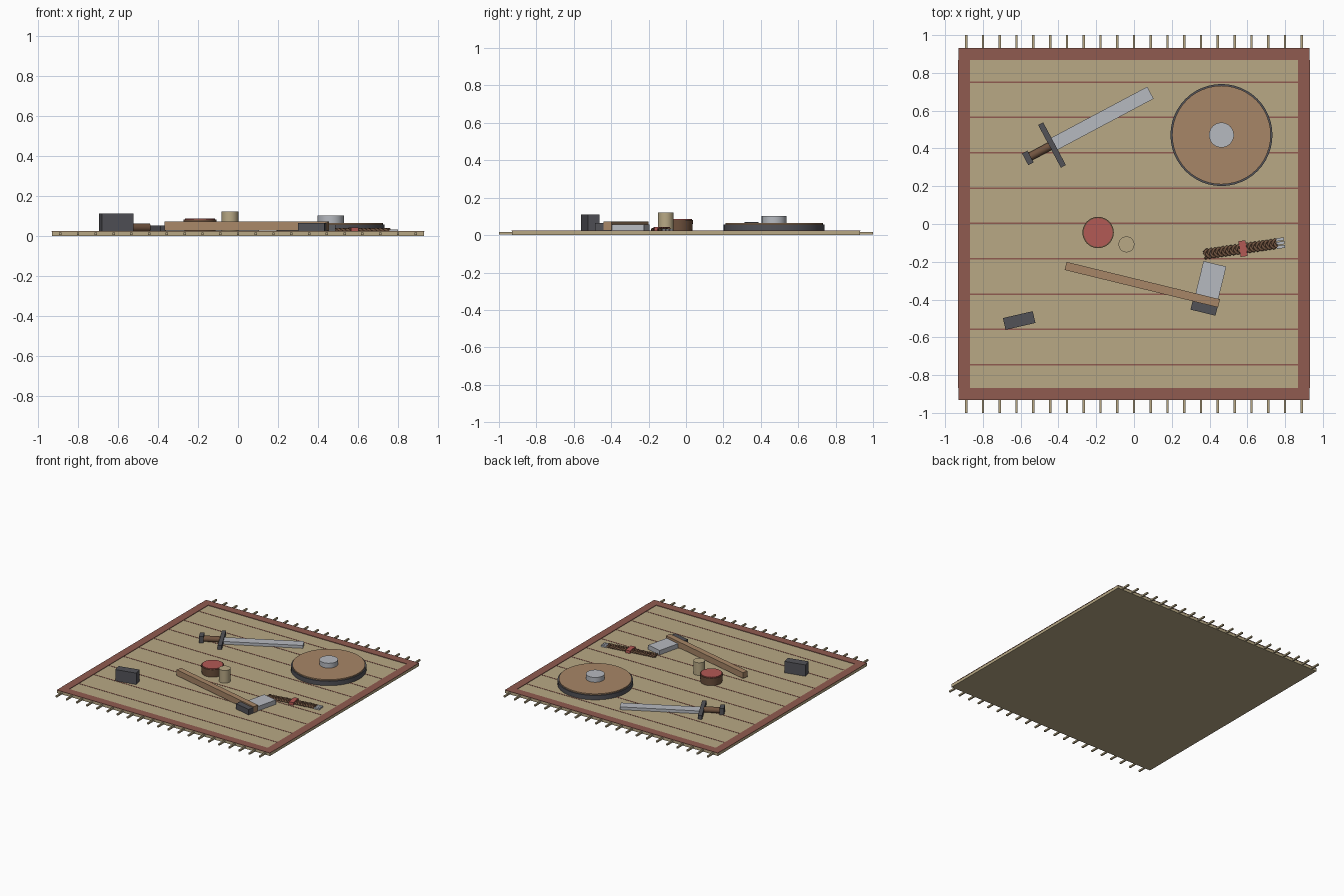
import bpy, math
from mathutils import Vector, Matrix

if "Cube" in bpy.data.objects:
    bpy.data.objects.remove(bpy.data.objects["Cube"])


def colour(name, r, g, b):
    m = bpy.data.materials.new(name)
    m.diffuse_color = (r, g, b, 1)
    m.use_nodes = True
    m.node_tree.nodes["Principled BSDF"].inputs["Base Color"].default_value = m.diffuse_color
    return m


CREAM = colour("cream_wool", 0.48, 0.395, 0.235)
BORDER = colour("rust_border", 0.28, 0.105, 0.08)
RED = colour("berry_red", 0.45, 0.10, 0.09)
WOOD = colour("light_wood", 0.39, 0.24, 0.135)
LEATHER = colour("dark_brown", 0.165, 0.088, 0.05)
STEEL = colour("steel", 0.47, 0.49, 0.53)
IRON = colour("dark_iron", 0.085, 0.085, 0.097)

TOP = 0.021  # height of the mat surface


def box(name, mat, origin, angle, u, v, z):
    """Box spanning u, v, z ranges in a frame turned by angle at origin."""
    me = bpy.data.meshes.new(name)
    verts = [(a, b, c) for c in z for b in v for a in u]
    faces = [(0, 2, 3, 1), (4, 5, 7, 6), (0, 1, 5, 4),
             (2, 6, 7, 3), (0, 4, 6, 2), (1, 3, 7, 5)]
    me.from_pydata(verts, [], faces)
    me.transform(Matrix.Translation((*origin, 0)) @ Matrix.Rotation(math.radians(angle), 4, 'Z'))
    me.materials.append(mat)
    ob = bpy.data.objects.new(name, me)
    bpy.context.collection.objects.link(ob)
    return ob


def drum(name, mat, xy, r0, r1, z0, z1, sides=32):
    """Round upright part, bottom radius r0 and top radius r1."""
    bpy.ops.mesh.primitive_cone_add(vertices=sides, radius1=r0, radius2=r1, depth=z1 - z0,
                                    location=(*xy, (z0 + z1) / 2))
    ob = bpy.context.object
    ob.name = name
    ob.data.materials.append(mat)
    bpy.ops.object.shade_smooth_by_angle()
    return ob


# Mat, raised border and woven stripes
box("mat", CREAM, (0, 0), 0, (-0.93, 0.93), (-0.93, 0.93), (0, TOP))
for s, side in ((-1, "front"), (1, "back")):
    box(side + "_border", BORDER, (0, s * 0.9), 0, (-0.93, 0.93), (-0.032, 0.032), (TOP, 0.025))
for s, side in ((-1, "left"), (1, "right")):
    box(side + "_border", BORDER, (s * 0.9, 0), 0, (-0.032, 0.032), (-0.868, 0.868), (TOP, 0.025))
for i in range(-4, 5):
    box("stripe", BORDER, (0, i * 0.187 + 0.003), 0, (-0.868, 0.868), (-0.004, 0.004), (TOP, 0.0225))

# Tassels along the front and back edges
for s in (-1, 1):
    for i in range(-10, 11):
        box("tassel", CREAM, (i * 0.0888, s * 0.965), 0, (-0.006, 0.006), (-0.035, 0.035), (0.004, 0.016))

# Sword lying flat
guard_at, turn = (-0.434, 0.418), 28
box("sword_blade", STEEL, guard_at, turn, (0.0, 0.59), (-0.036, 0.036), (TOP, 0.043))
box("sword_guard", IRON, guard_at, turn, (-0.015, 0.015), (-0.128, 0.128), (TOP, 0.052))
box("sword_pommel", IRON, guard_at, turn, (-0.161, -0.129), (-0.035, 0.035), (TOP, 0.071))
bpy.ops.mesh.primitive_cylinder_add(vertices=16, radius=0.022, depth=0.125)
grip = bpy.context.object
grip.name = "sword_grip"
grip.data.materials.append(LEATHER)
direction = Vector((math.cos(math.radians(turn)), math.sin(math.radians(turn)), 0))
grip.rotation_euler = direction.to_track_quat('Z', 'Y').to_euler()
grip.location = Vector((*guard_at, 0.041)) - direction * 0.075
bpy.ops.object.shade_smooth_by_angle()

# Round shield
shield_at = (0.463, 0.471)
drum("shield_rim", IRON, shield_at, 0.27, 0.27, TOP, 0.056, 48)
drum("shield_board", WOOD, shield_at, 0.261, 0.261, 0.05, 0.065, 48)
drum("shield_boss", STEEL, shield_at, 0.066, 0.066, 0.06, 0.103)

# Bowl with red filling, and cup
drum("bowl", LEATHER, (-0.19, -0.045), 0.078, 0.083, TOP, 0.082)
drum("bowl_filling", RED, (-0.19, -0.045), 0.076, 0.076, 0.08, 0.087)
drum("cup", CREAM, (-0.04, -0.108), 0.042, 0.042, TOP, 0.121)

# Whetstone block
box("stone_block", IRON, (-0.608, -0.511), 13, (-0.081, 0.081), (-0.032, 0.032), (TOP, 0.111))

# Axe
axe_at, turn = (-0.362, -0.222), -13.7
box("axe_haft", WOOD, axe_at, turn, (0, 0.836), (-0.022, 0.022), (0.027, 0.073))
box("axe_poll", IRON, axe_at, turn, (0.697, 0.833), (-0.068, 0.02), (TOP, 0.064))
box("axe_blade", STEEL, axe_at, turn, (0.703, 0.827), (0.0, 0.198), (TOP, 0.056))

# Braided cord: three crossing strands, a red binding and a loose pale end
cord_at, turn = (0.373, -0.16), 8.3
for k in range(3):
    cu = bpy.data.curves.new("braid_strand", 'CURVE')
    cu.dimensions = '3D'
    cu.bevel_depth = 0.0075
    cu.bevel_resolution = 1
    sp = cu.splines.new('POLY')
    n = 60
    sp.points.add(n)
    for i in range(n + 1):
        phase = i / n * 6 * math.tau + k * math.tau / 3
        sp.points[i].co = (0.385 * i / n, 0.022 * math.sin(phase),
                           0.029 + 0.004 * math.sin(2 * phase), 1)
    cu.use_fill_caps = True
    cu.materials.append(LEATHER)
    strand = bpy.data.objects.new("braid_strand", cu)
    strand.location = (*cord_at, 0)
    strand.rotation_euler.z = math.radians(turn)
    bpy.context.collection.objects.link(strand)
box("braid_core", LEATHER, cord_at, turn, (0, 0.385), (-0.023, 0.023), (TOP, 0.029))
box("braid_binding", RED, cord_at, turn, (0.188, 0.225), (-0.042, 0.042), (TOP, 0.043))
for i in range(3):
    v = (i - 1) * 0.02
    box("braid_end", STEEL, cord_at, turn, (0.385, 0.428), (v - 0.008, v + 0.008), (TOP, 0.032))
